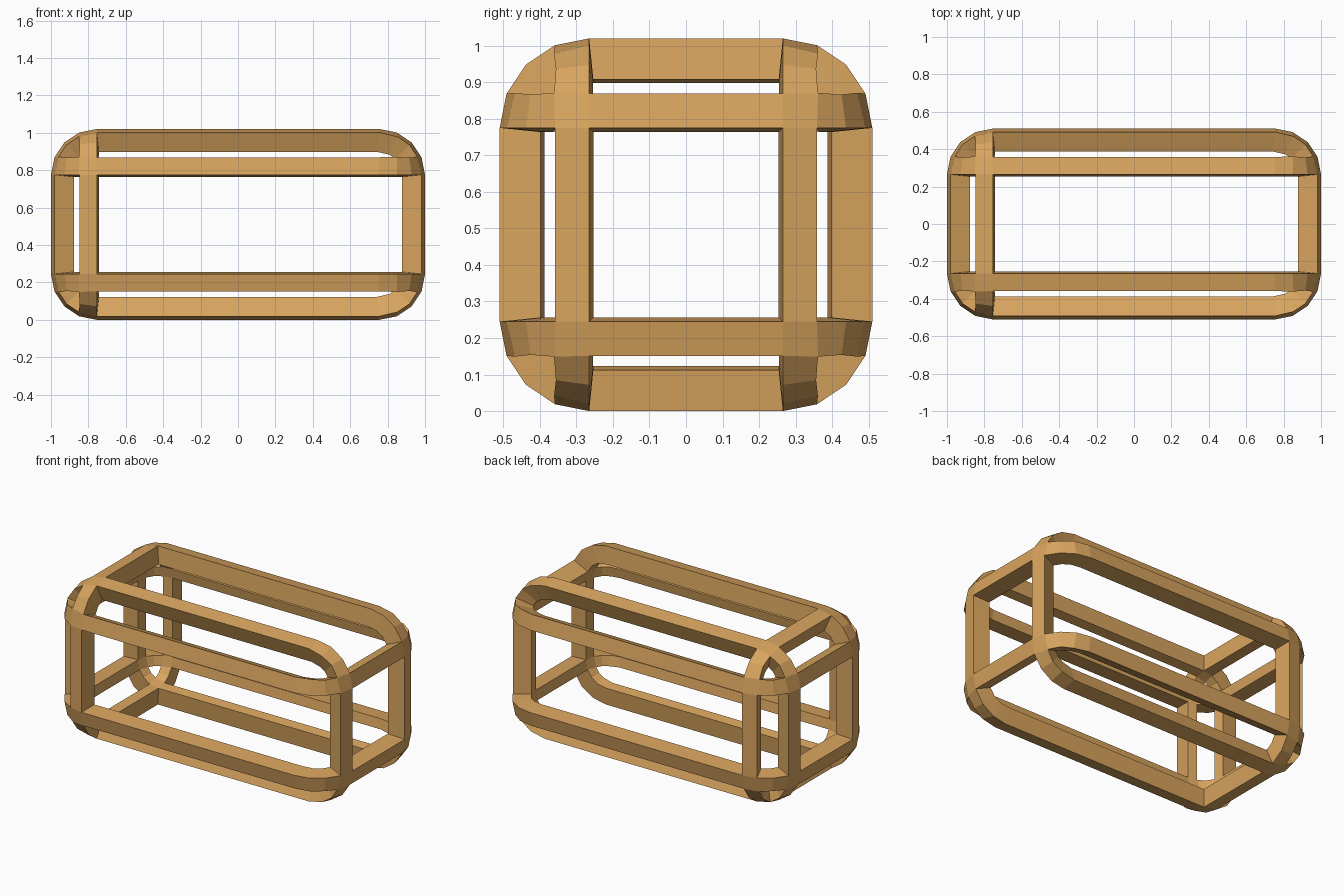
import bpy, bmesh
from mathutils import Vector

cube = bpy.data.objects.get("Cube")
if cube:
    bpy.data.objects.remove(cube)

HALF = Vector((1.0, 0.51, 0.51))    # half sizes of the rounded box
RADIUS = 0.245                      # edge rounding
DEPTH = 0.113                       # depth of the bars

wood = bpy.data.materials.new("light_wood")
wood.use_nodes = True
color = (0.686, 0.371, 0.112, 1)
wood.diffuse_color = color
wood.node_tree.nodes["Principled BSDF"].inputs["Base Color"].default_value = color


def in_ring(face):
    """True where a face lies on a bar beside one of the flat panels."""
    c = face.calc_center_median()
    for axis in range(3):
        level = (abs(c[axis]) - HALF[axis] + RADIUS) / RADIUS
        open_end = axis == 0 and c.x > 0      # no cross ring at the left end
        if 0.02 < level < 0.3 and not open_end:
            return True
    return False


# Rounded box surface
bm = bmesh.new()
bmesh.ops.create_cube(bm, size=2)
bmesh.ops.scale(bm, vec=HALF, verts=bm.verts)
bmesh.ops.bevel(bm, geom=bm.edges[:], offset=RADIUS, segments=4,
                profile=0.5, affect='EDGES')
bm.normal_update()
inward = {v: v.co - v.normal * DEPTH for v in bm.verts}

# Keep only the bars, then thicken them inward
removed = [f for f in bm.faces if not in_ring(f)]
bmesh.ops.delete(bm, geom=removed, context='FACES')
outer_faces = bm.faces[:]
rims = [e.link_loops[0] for e in bm.edges if e.is_boundary]
rims = [(l.vert, l.link_loop_next.vert) for l in rims]
inner = {v: bm.verts.new(inward[v]) for v in bm.verts[:]}
for f in outer_faces:
    bm.faces.new([inner[v] for v in reversed(f.verts)])
for a, b in rims:
    bm.faces.new((b, a, inner[a], inner[b]))
bmesh.ops.translate(bm, vec=(0, 0, HALF.z), verts=bm.verts)

mesh = bpy.data.meshes.new("rounded_frame")
bm.to_mesh(mesh)
bm.free()
mesh.materials.append(wood)
frame = bpy.data.objects.new("rounded_frame", mesh)
bpy.context.collection.objects.link(frame)
